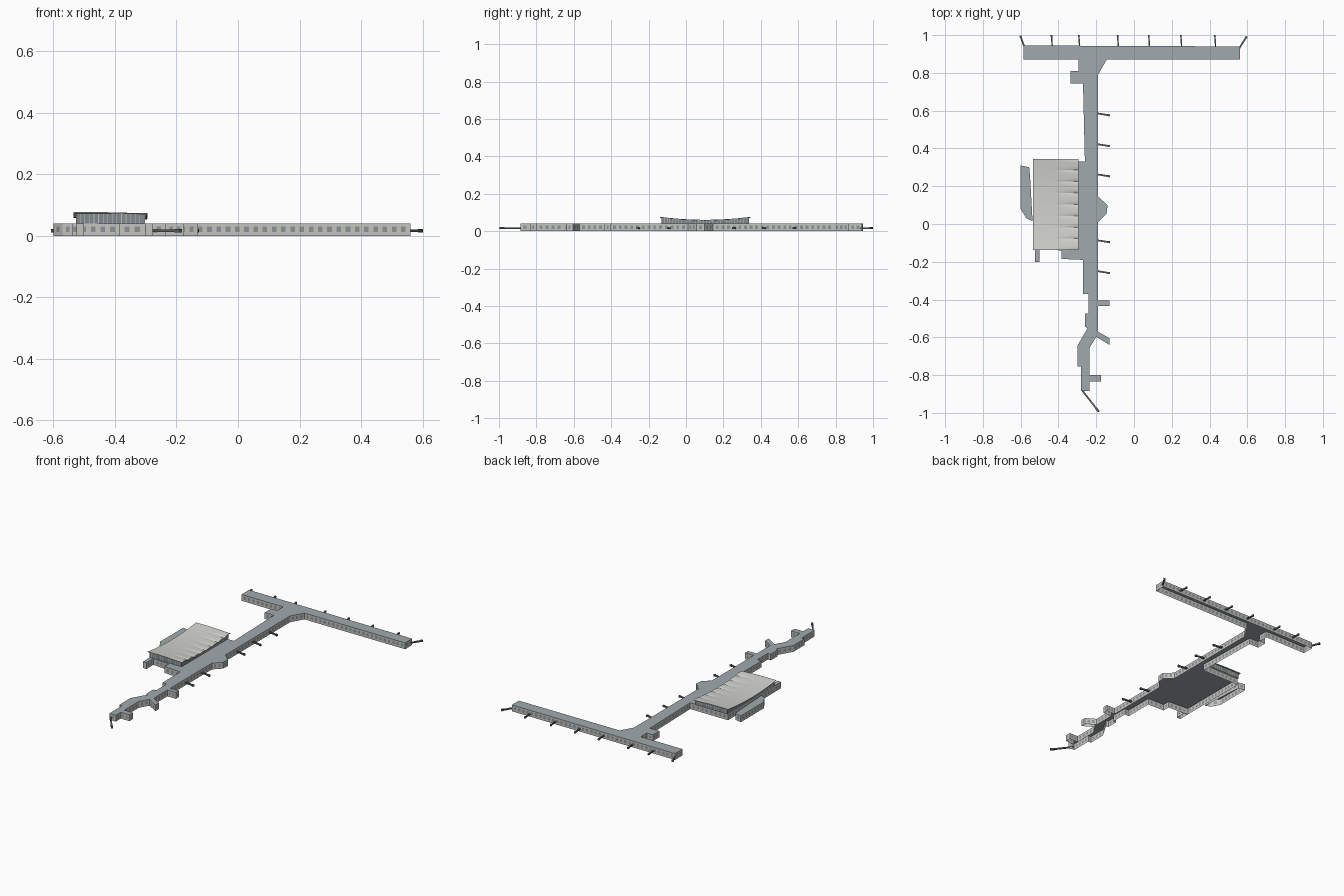
import bpy, bmesh, math
from mathutils import Vector

cube = bpy.data.objects.get("Cube")
if cube:
    bpy.data.objects.remove(cube, do_unlink=True)


def material(name, rgb):
    m = bpy.data.materials.new(name)
    m.use_nodes = True
    col = (*rgb, 1)
    m.diffuse_color = col
    m.node_tree.nodes["Principled BSDF"].inputs["Base Color"].default_value = col
    return m


ROOF = material("blue grey roof", (0.35, 0.40, 0.43))
WALL = material("pale grey wall", (0.55, 0.55, 0.53))
GLASS = material("grey window", (0.27, 0.29, 0.31))
CANOPY = material("warm white canopy", (0.64, 0.64, 0.61))
HALL = material("hall glazing", (0.22, 0.25, 0.27))
BRIDGE = material("dark bridge", (0.13, 0.14, 0.15))


def finish(name, bm, mats, recalc=True):
    if recalc:
        bmesh.ops.recalc_face_normals(bm, faces=bm.faces[:])
    me = bpy.data.meshes.new(name)
    bm.to_mesh(me)
    bm.free()
    for m in mats:
        me.materials.append(m)
    ob = bpy.data.objects.new(name, me)
    bpy.context.scene.collection.objects.link(ob)
    return ob


# Open-bottomed block: roof cap plus walls with a row of windows
def building(name, outline, top=0.04):
    bm = bmesh.new()
    levels = [0, top * 0.3, top * 0.75, top]
    ring = []
    for a, b in zip(outline, outline[1:] + outline[:1]):
        a, b = Vector(a), Vector(b)
        n = 2 * int((b - a).length / 0.03) + 1
        ring += [(a.lerp(b, i / n), i % 2 == 1) for i in range(n)]
    rows = [[bm.verts.new((p.x, p.y, z)) for p, _ in ring] for z in levels]
    count = len(ring)
    for k in range(3):
        for i in range(count):
            j = (i + 1) % count
            f = bm.faces.new((rows[k][i], rows[k][j], rows[k + 1][j], rows[k + 1][i]))
            f.material_index = 2 if k == 1 and ring[i][1] else 1
    cap = bm.faces.new(rows[3])
    cap.material_index = 0
    bmesh.ops.recalc_face_normals(bm, faces=bm.faces[:])
    if cap.normal.z < 0:
        bmesh.ops.reverse_faces(bm, faces=bm.faces[:])
    bmesh.ops.triangulate(bm, faces=[cap])
    return finish(name, bm, [ROOF, WALL, GLASS], recalc=False)


# Concourse outline: cross pier, west side going south, then east side going north
cross_pier = [(-.145, .87), (.56, .87), (.56, .94), (-.585, .945), (-.585, .87), (-.293, .87)]
west_side = [(-.293, .81), (-.335, .81), (-.335, .745), (-.27, .745), (-.26, .33),
             (-.525, .33), (-.525, -.13), (-.385, -.14), (-.385, -.185), (-.27, -.19),
             (-.27, -.37), (-.24, -.37), (-.24, -.475), (-.26, -.475), (-.26, -.545),
             (-.245, -.55), (-.3, -.645), (-.3, -.755), (-.28, -.755), (-.28, -.885)]
east_side = [(-.235, -.885), (-.235, -.835), (-.175, -.835), (-.175, -.8), (-.235, -.8),
             (-.235, -.655), (-.2, -.597), (-.13, -.64), (-.13, -.605), (-.19, -.57),
             (-.19, -.435), (-.13, -.435), (-.13, -.405), (-.19, -.405), (-.19, .01),
             (-.145, .055), (-.14, .1), (-.19, .145), (-.19, .79)]
building("concourse", cross_pier + west_side + east_side)

# Low entrance buildings beside the hall
building("entrance_block", [(-.6, .31), (-.555, .3), (-.55, .25), (-.537, .015),
                            (-.57, .03), (-.6, .08)])
building("south_annex", [(-.525, -.2), (-.5, -.2), (-.5, -.131), (-.525, -.131)])

# Sagging hall canopy with folds that fade out toward the west
X0, X1, Y0, Y1 = -.535, -.295, -.138, .345
BAYS = 8


def canopy_z(x, y):
    t = (y - Y0) / (Y1 - Y0)
    sag = 0.061 + 0.016 * (2 * t - 1) ** 2
    fade = max(0, (x - X0) / (X1 - X0) - 0.45) / 0.55
    return sag - 0.005 * fade * (1 - abs(math.sin(math.pi * BAYS * t))) ** 2


NX, NY = 10, 64
bm = bmesh.new()
grid = []
for i in range(NX + 1):
    x = X0 + (X1 - X0) * i / NX
    ys = [Y0 + (Y1 - Y0) * j / NY for j in range(NY + 1)]
    grid.append([bm.verts.new((x, y, canopy_z(x, y))) for y in ys])
for i in range(NX):
    for j in range(NY):
        bm.faces.new((grid[i][j], grid[i + 1][j], grid[i + 1][j + 1], grid[i][j + 1]))
canopy = finish("hall_canopy", bm, [CANOPY], recalc=False)
solid = canopy.modifiers.new("thickness", "SOLIDIFY")
solid.thickness = 0.003
solid.offset = -1

# Glazed hall walls rising to the canopy, with thin pale mullions
inset = 0.008
corners = [Vector(c) for c in ((X0 + inset, Y0 + inset), (X1 - inset, Y0 + inset),
                               (X1 - inset, Y1 - inset), (X0 + inset, Y1 - inset))]
bm = bmesh.new()
for a, b in zip(corners, corners[1:] + corners[:1]):
    n = round((b - a).length / 0.015)
    cuts = []
    for i in range(n):
        cuts += [i / n, (i + 0.85) / n]
    cuts.append(1)
    for k, (s, e) in enumerate(zip(cuts, cuts[1:])):
        p, q = a.lerp(b, s), a.lerp(b, e)
        f = bm.faces.new([bm.verts.new(v) for v in (
            (p.x, p.y, 0.04), (q.x, q.y, 0.04),
            (q.x, q.y, canopy_z(q.x, q.y) - 0.002), (p.x, p.y, canopy_z(p.x, p.y) - 0.002))])
        f.material_index = k % 2
finish("hall_walls", bm, [HALL, WALL], recalc=False)


# Boarding bridges: slim tubes with a wider cab at the far end
def bridge(name, start, end, width=0.009):
    a, b = Vector((*start, 0.017)), Vector((*end, 0.017))
    d = (b - a).normalized()
    side = Vector((-d.y, d.x, 0))
    bm = bmesh.new()
    for s, e, w, h in ((0, 1, width, 0.008), (0.82, 1, width * 1.25, 0.011)):
        rings = []
        for p in (a.lerp(b, s), a.lerp(b, e)):
            rings.append([bm.verts.new(p + side * u * w / 2 + Vector((0, 0, v * h / 2)))
                          for u, v in ((-1, -1), (1, -1), (1, 1), (-1, 1))])
        for i in range(4):
            j = (i + 1) % 4
            bm.faces.new((rings[0][i], rings[0][j], rings[1][j], rings[1][i]))
        bm.faces.new(rings[0])
        bm.faces.new(rings[1])
    finish(name, bm, [BRIDGE])


for k, y in enumerate((.585, .422, .262, -.087, -.25)):
    bridge(f"east_bridge_{k + 1}", (-.19, y), (-.128, y - .01))
for k, x in enumerate((-.435, -.29, -.085, .08, .25, .43)):
    bridge(f"north_bridge_{k + 1}", (x + .002, .94), (x - .002, 1), 0.007)
bridge("northwest_bridge", (-.582, .943), (-.602, .996))
bridge("northeast_bridge", (.557, .93), (.597, .993))
bridge("south_bridge", (-.273, -.883), (-.186, -.994))
